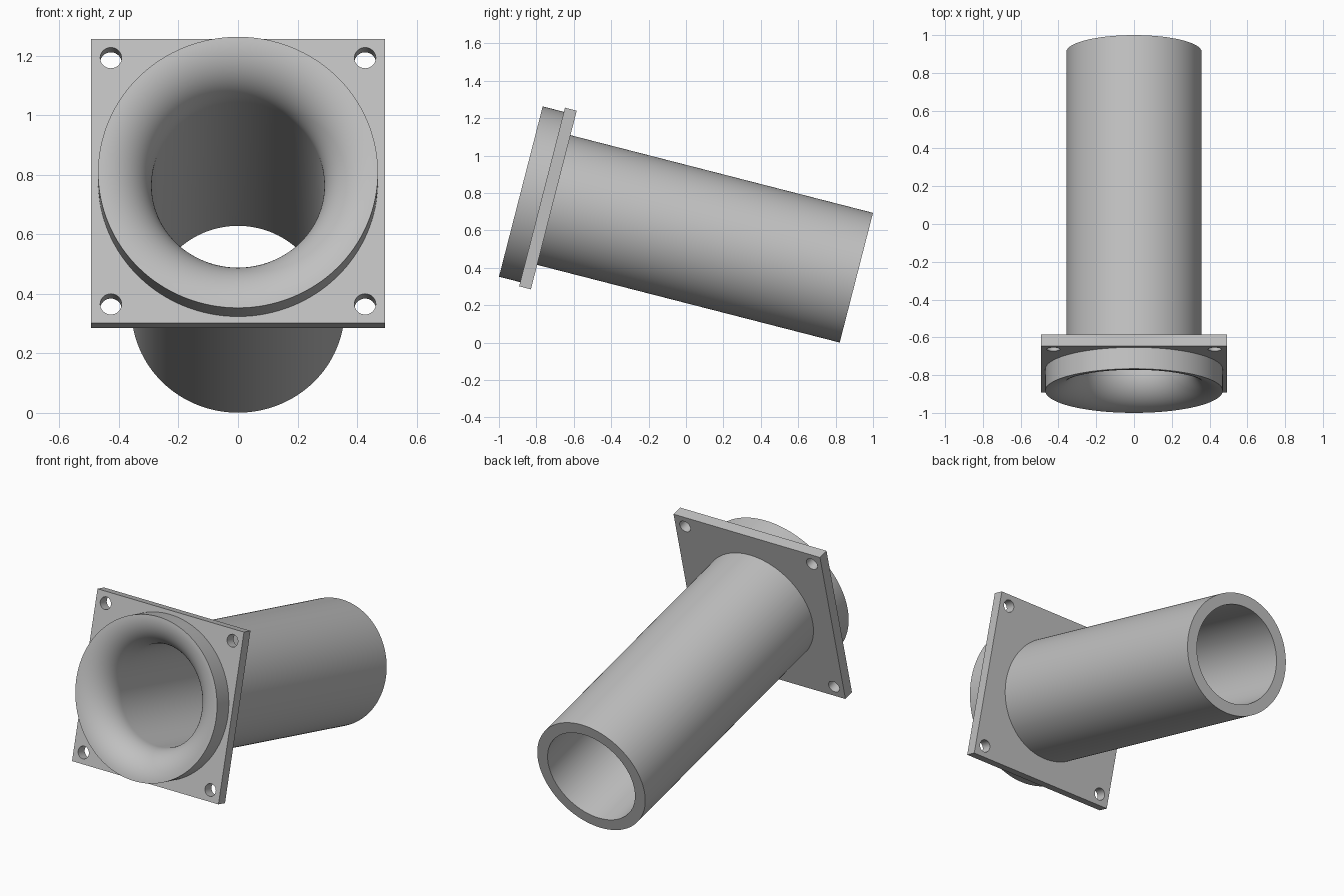
import bpy, bmesh
from math import sin, cos, pi, radians
from mathutils import Matrix, Vector

if "Cube" in bpy.data.objects:
    bpy.data.objects.remove(bpy.data.objects["Cube"])

TILT = Matrix.Translation((0, -0.883, 0.808)) @ Matrix.Rotation(radians(-14.4), 4, 'X')
LENGTH, TUBE_R, BORE_R, LIP_R = 1.852, 0.358, 0.29, 0.47
BELL = LIP_R - BORE_R
PLATE_FRONT, PLATE_BACK, PLATE_HALF = 0.117, 0.182, 0.493
HOLE_POS, HOLE_R = 0.427, 0.036

grey = bpy.data.materials.new("plain grey")
grey.use_nodes = True
colour = (0.53, 0.53, 0.53, 1)
grey.diffuse_color = colour
grey.node_tree.nodes["Principled BSDF"].inputs["Base Color"].default_value = colour


def make_object(name, bm):
    bmesh.ops.recalc_face_normals(bm, faces=bm.faces)
    mesh = bpy.data.meshes.new(name)
    bm.to_mesh(mesh)
    bm.free()
    mesh.materials.append(grey)
    obj = bpy.data.objects.new(name, mesh)
    obj.matrix_world = TILT
    bpy.context.collection.objects.link(obj)
    return obj


def select_only(obj):
    bpy.ops.object.select_all(action='DESELECT')
    obj.select_set(True)
    bpy.context.view_layer.objects.active = obj


def lathe(name, profile, steps=128):
    """Spin a closed (distance along axis, radius) profile around local y."""
    bm = bmesh.new()
    verts = [bm.verts.new((0, s, r)) for s, r in profile]
    edges = [bm.edges.new((a, b)) for a, b in zip(verts, verts[1:] + verts[:1])]
    bmesh.ops.spin(bm, geom=verts + edges, cent=(0, 0, 0), axis=(0, 1, 0),
                   angle=2 * pi, steps=steps, use_duplicate=False)
    bmesh.ops.remove_doubles(bm, verts=bm.verts, dist=1e-4)
    return make_object(name, bm)


def add_cylinder(bm, x, z, radius, segments):
    place = Matrix.Translation((x, (PLATE_FRONT + PLATE_BACK) / 2, z))
    bmesh.ops.create_cone(bm, cap_ends=True, segments=segments, radius1=radius,
                          radius2=radius, depth=0.3,
                          matrix=place @ Matrix.Rotation(pi / 2, 4, 'X'))


# Tube with a flared mouth
arc = [(BELL * (1 - cos(a)), LIP_R - BELL * sin(a))
       for a in (pi / 2 * (1 - i / 20) for i in range(20))]
tube = lathe("flared_tube", [
    (0, LIP_R), (PLATE_FRONT + 0.01, LIP_R), (PLATE_FRONT + 0.01, TUBE_R),
    (LENGTH, TUBE_R), (LENGTH, BORE_R)] + arc)

# Square mounting plate
bm = bmesh.new()
bmesh.ops.create_cube(bm, size=1)
bmesh.ops.scale(bm, verts=bm.verts,
                vec=(2 * PLATE_HALF, PLATE_BACK - PLATE_FRONT, 2 * PLATE_HALF))
bmesh.ops.translate(bm, verts=bm.verts, vec=(0, (PLATE_FRONT + PLATE_BACK) / 2, 0))
plate = make_object("mounting_plate", bm)

# Corner bolt holes and central bore
bm = bmesh.new()
for sx in (-1, 1):
    for sz in (-1, 1):
        add_cylinder(bm, sx * HOLE_POS, sz * HOLE_POS, HOLE_R, 32)
add_cylinder(bm, 0, 0, (TUBE_R + BORE_R) / 2 + 0.02, 96)
cutter = make_object("hole_cutter", bm)
cutter.hide_render = True

cut = plate.modifiers.new("holes", 'BOOLEAN')
cut.operation = 'DIFFERENCE'
cut.solver = 'EXACT'
cut.object = cutter
select_only(plate)
bpy.ops.object.modifier_apply(modifier=cut.name)
bpy.data.objects.remove(cutter)

for obj in (tube, plate):
    select_only(obj)
    bpy.ops.object.shade_smooth_by_angle(angle=radians(30))
